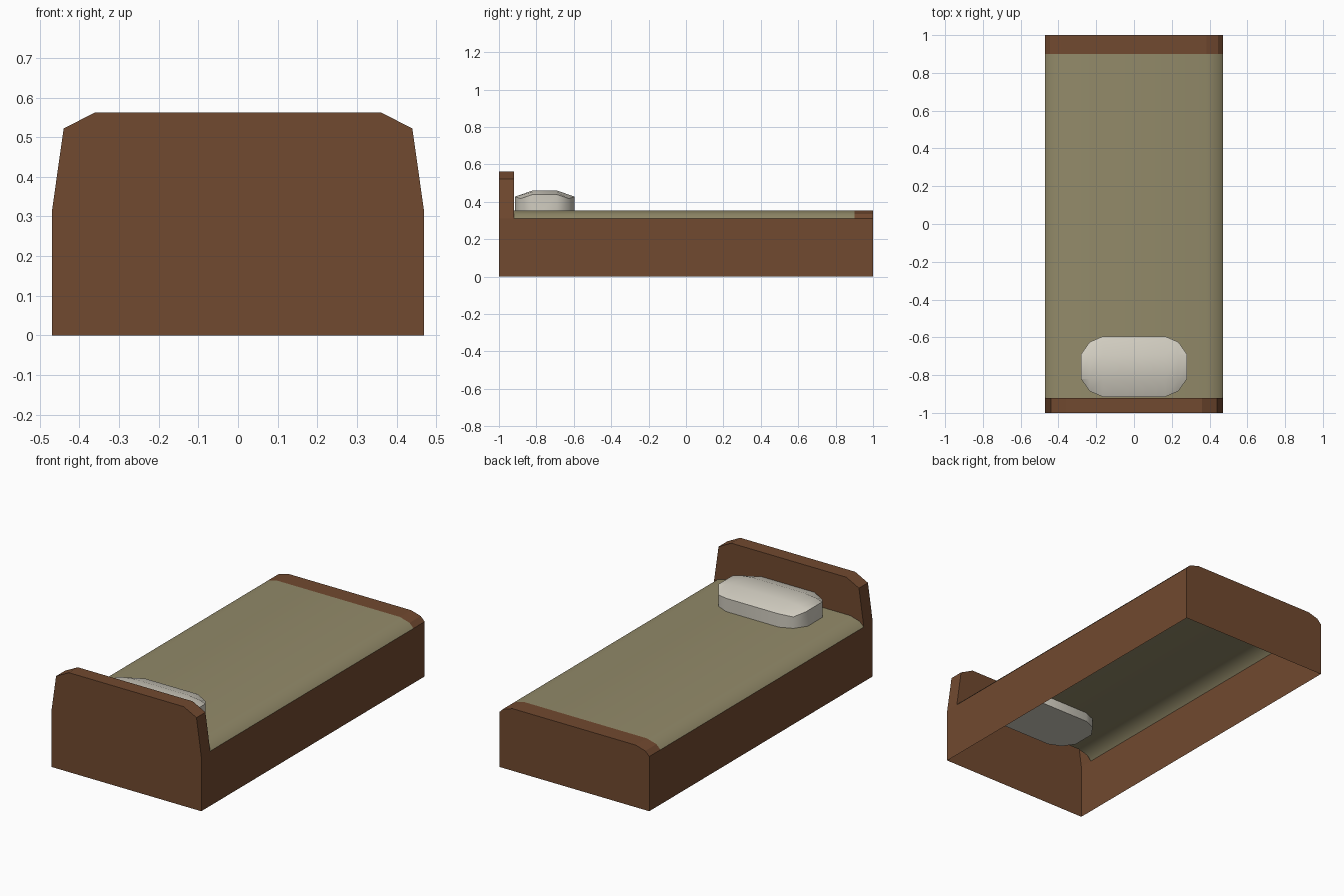
import bpy, bmesh
from mathutils import Vector

if "Cube" in bpy.data.objects:
    bpy.data.objects.remove(bpy.data.objects["Cube"])


def material(name, rgb):
    m = bpy.data.materials.new(name)
    m.diffuse_color = (*rgb, 1)
    m.use_nodes = True
    m.node_tree.nodes["Principled BSDF"].inputs["Base Color"].default_value = m.diffuse_color
    return m


WOOD = material("brown wood", (0.165, 0.067, 0.029))
SHEET = material("olive bedding", (0.29, 0.255, 0.142))
LINEN = material("off white linen", (0.64, 0.61, 0.53))


def face(bm, pts, outward):
    """Add a polygon whose normal follows the outward hint."""
    f = bm.faces.new([bm.verts.new(p) for p in pts])
    f.normal_update()
    if f.normal.dot(Vector(outward)) < 0:
        f.normal_flip()


def strip(bm, profile, y0, y1, outward=None):
    """Sweep an open x-z profile along y, facing away from the bed's core."""
    for (xa, za), (xb, zb) in zip(profile, profile[1:]):
        hint = outward or ((xa + xb) / 2, 0, (za + zb) / 2)
        face(bm, [(xa, y0, za), (xb, y0, zb), (xb, y1, zb), (xa, y1, za)], hint)


def finish(bm, name, mat, smooth=None):
    bmesh.ops.remove_doubles(bm, verts=bm.verts, dist=0.0005)
    me = bpy.data.meshes.new(name)
    bm.to_mesh(me)
    bm.free()
    ob = bpy.data.objects.new(name, me)
    bpy.context.collection.objects.link(ob)
    me.materials.append(mat)
    if smooth:
        bpy.context.view_layer.objects.active = ob
        ob.select_set(True)
        bpy.ops.object.shade_smooth_by_angle(angle=smooth)
        ob.select_set(False)
    return ob


def mirrored(half):
    return half + [(-x, z) for x, z in reversed(half)]


HEAD = mirrored([(-0.47, 0.31), (-0.44, 0.522), (-0.36, 0.563)])
TOP = mirrored([(-0.47, 0.31), (-0.445, 0.335), (-0.385, 0.352)])
BASE = [(0.47, 0.0), (-0.47, 0.0)]

# headboard: outer panel, rim and the inner panel above the bedding
bm = bmesh.new()
face(bm, [(x, -1, z) for x, z in HEAD + BASE], (0, -1, 0))
strip(bm, HEAD, -1, -0.92)
face(bm, [(x, -0.92, z) for x, z in HEAD + TOP[::-1][1:-1]], (0, 1, 0))
finish(bm, "headboard", WOOD)

# side rails, thin panels with the underside left open
for side, name in ((-1, "left_rail"), (1, "right_rail")):
    bm = bmesh.new()
    strip(bm, [(side * 0.47, 0), (side * 0.47, 0.31)], -1, 1, (side, 0, 0))
    finish(bm, name, WOOD)

# footboard: outer panel and top ledge
bm = bmesh.new()
face(bm, [(x, 1, z) for x, z in TOP + BASE], (0, 1, 0))
strip(bm, TOP, 0.9, 1)
finish(bm, "footboard", WOOD)

# bedding sheet curving down to the rails
bm = bmesh.new()
strip(bm, TOP, -0.92, 0.9)
finish(bm, "bedding", SHEET, 0.9)

# pillow: cross-sections along x with a crowned top
CY, BOTTOM = -0.755, 0.30
half = [(0.28, 0.0655, 0.438, 0.44), (0.235, 0.13, 0.417, 0.452), (0.165, 0.16, 0.427, 0.46)]
stations = [(-x, w, e, c) for x, w, e, c in half] + half[::-1]
bm = bmesh.new()
rows = [[(x, CY - w, e), (x, CY - 0.065, c), (x, CY + 0.065, c), (x, CY + w, e)]
        for x, w, e, c in stations]


def low(p):
    return (p[0], p[1], BOTTOM)


for a, b in zip(rows, rows[1:]):
    for i in range(3):
        face(bm, [a[i], b[i], b[i + 1], a[i + 1]], (0, 0, 1))
    for i, s in ((0, -1), (3, 1)):
        face(bm, [a[i], b[i], low(b[i]), low(a[i])], (0, s, 0))
    face(bm, [low(a[0]), low(b[0]), low(b[3]), low(a[3])], (0, 0, -1))
for r, s in ((rows[0], -1), (rows[-1], 1)):
    face(bm, r + [low(r[3]), low(r[0])], (s, 0, 0))
finish(bm, "pillow", LINEN, 0.7)
